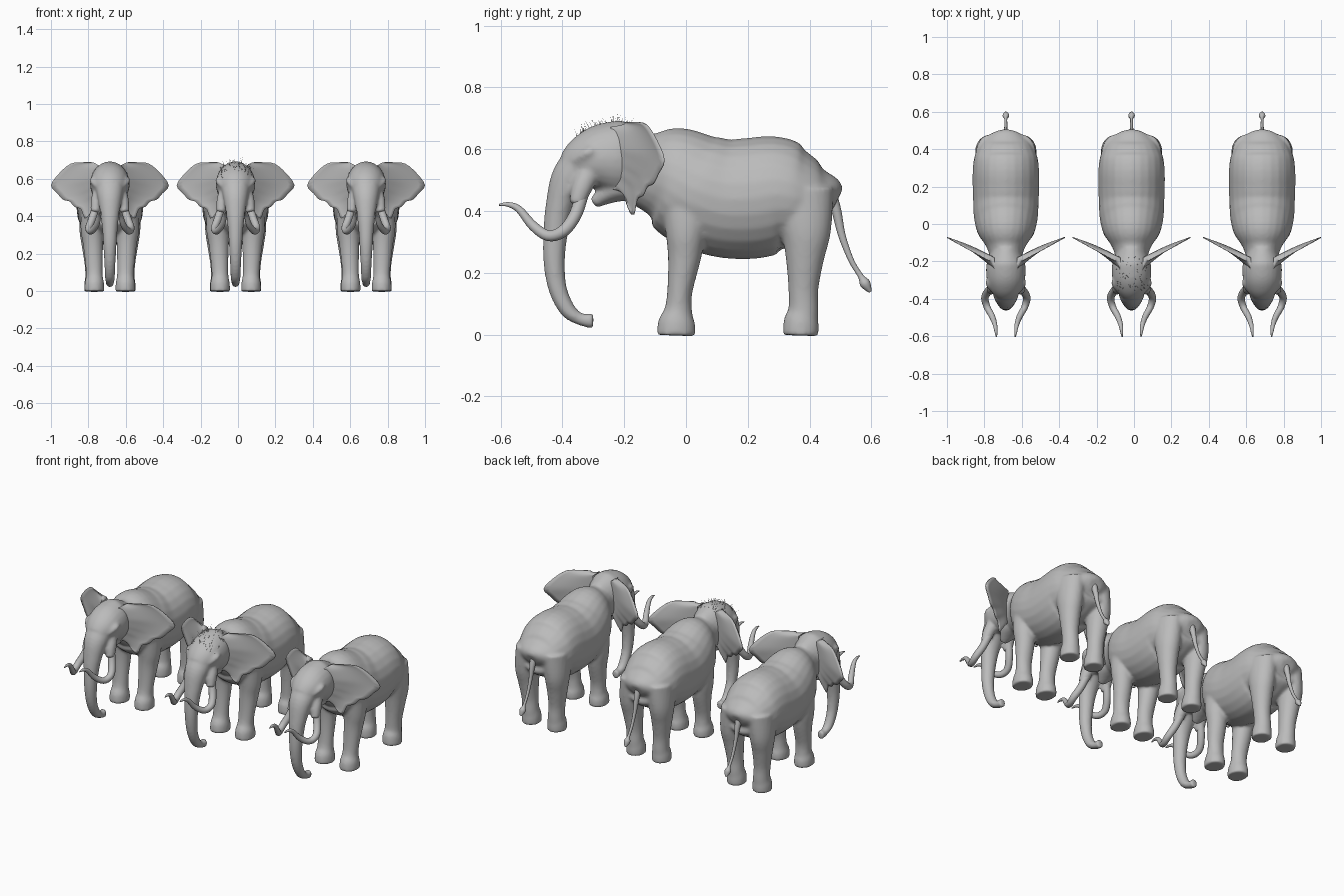
import bpy, bmesh, math, random
from mathutils import Vector
from mathutils.bvhtree import BVHTree

cube = bpy.data.objects.get("Cube")
if cube:
    bpy.data.objects.remove(cube)

grey = bpy.data.materials.new("grey hide")
grey.use_nodes = True
colour = (0.5, 0.5, 0.5, 1)
grey.diffuse_color = colour
grey.node_tree.nodes["Principled BSDF"].inputs["Base Color"].default_value = colour


def smooth_path(points, steps):
    """Catmull-Rom through points of any dimension."""
    p = [points[0]] + list(points) + [points[-1]]
    out = []
    for i in range(1, len(p) - 2):
        for k in range(steps):
            t = k / steps
            out.append([0.5 * (2 * b + (c - a) * t + (2 * a - 5 * b + 4 * c - d) * t * t
                        + (3 * b - a - 3 * c + d) * t ** 3)
                        for a, b, c, d in zip(p[i - 1], p[i], p[i + 1], p[i + 2])])
    return out + [list(points[-1])]


def tube(bm, points, side=1, sides=24, steps=5):
    """Elliptical tube through (x, y, z, radius across, radius along)."""
    path = smooth_path(points, steps)
    centres = [Vector((side * q[0], q[1], q[2])) for q in path]
    rings = []
    for i, q in enumerate(path):
        tangent = centres[min(i + 1, len(path) - 1)] - centres[max(i - 1, 0)]
        tangent.normalize()
        across = Vector((1, 0, 0))
        across = (across - tangent * across.dot(tangent)).normalized()
        up = tangent.cross(across)
        ring = []
        for k in range(sides):
            a = math.tau * k / sides
            ring.append(bm.verts.new(centres[i] + across * q[3] * math.cos(a) + up * q[4] * math.sin(a)))
        rings.append(ring)
    for r0, r1 in zip(rings, rings[1:]):
        for k in range(sides):
            j = (k + 1) % sides
            bm.faces.new((r0[k], r0[j], r1[j], r1[k]))
    bm.faces.new(rings[0])
    bm.faces.new(rings[-1])


def make_mesh(bm, name):
    bmesh.ops.recalc_face_normals(bm, faces=bm.faces)
    for f in bm.faces:
        f.smooth = True
    mesh = bpy.data.meshes.new(name)
    bm.to_mesh(mesh)
    bm.free()
    mesh.materials.append(grey)
    return mesh


def spans(rows):
    """(y, top, bottom, half width) to tube points."""
    return [(0, y, (a + b) / 2, w, (a - b) / 2) for y, a, b, w in rows]


TORSO = spans([(-.22, .66, .46, .075), (-.13, .655, .41, .10), (-.05, .677, .35, .148),
               (.03, .655, .285, .17), (.12, .633, .25, .175), (.21, .637, .245, .178),
               (.29, .642, .265, .177), (.36, .606, .28, .168), (.43, .56, .32, .138),
               (.47, .515, .37, .10), (.49, .47, .40, .04)])
HEAD = spans([(-.12, .66, .50, .06), (-.2, .692, .45, .10), (-.27, .683, .46, .105),
              (-.33, .645, .47, .092), (-.38, .59, .48, .06)])
TRUNK = [(0, -.31, .58, .085, .07), (0, -.375, .51, .068, .06), (0, -.408, .42, .052, .046),
         (0, -.422, .33, .041, .04), (0, -.427, .24, .035, .035), (0, -.416, .15, .03, .03),
         (0, -.383, .08, .027, .026), (0, -.34, .049, .023, .02), (0, -.30, .045, .022, .027)]
JAW = [(0, -.17, .50, .07, .07), (0, -.24, .465, .06, .04), (0, -.30, .425, .02, .018)]
FRONT_LEG = [(.09, .01, .48, .06, .10), (.095, 0, .34, .062, .068), (.09, -.005, .25, .054, .054),
             (.085, -.02, .14, .046, .041), (.083, -.025, .08, .045, .045),
             (.083, -.03, .04, .052, .06), (.083, -.032, -.003, .053, .063)]
BACK_LEG = [(.085, .37, .46, .075, .11), (.098, .388, .34, .066, .083), (.096, .385, .25, .056, .063),
            (.09, .38, .15, .046, .049), (.086, .38, .08, .046, .049),
            (.085, .373, .04, .052, .057), (.085, .371, -.003, .053, .058)]
SOCKET = [(.055, -.30, .55, .03, .035), (.07, -.335, .48, .032, .034), (.08, -.355, .42, .024, .024)]
BROW = [(.075, -.27, .60, .01, .01), (.085, -.315, .59, .024, .02), (.07, -.36, .56, .01, .01)]
TUSK = [(.07, -.335, .46, .022, .022), (.093, -.357, .39, .021, .021), (.112, -.395, .337, .02, .02),
        (.10, -.445, .32, .018, .018), (.073, -.495, .352, .016, .016),
        (.058, -.54, .405, .012, .012), (.053, -.575, .421, .008, .008), (.05, -.605, .42, .003, .003)]
TAIL = [(0, .465, .46, .022, .022), (0, .487, .40, .016, .016), (0, .505, .32, .01, .012),
        (0, .535, .24, .008, .009), (0, .565, .19, .008, .009), (0, .58, .165, .018, .017),
        (0, .597, .138, .006, .005)]
EAR_EDGE = [(.09, .688), (.15, .688), (.21, .68), (.27, .63), (.315, .565), (.28, .52),
            (.25, .488), (.215, .478), (.19, .45), (.155, .437), (.135, .388), (.108, .41), (.085, .45)]

# Skin: torso, head, trunk and legs fused into one surface
bm = bmesh.new()
for part in (TORSO, HEAD, TRUNK, JAW):
    tube(bm, part)
for s in (1, -1):
    for part in (FRONT_LEG, BACK_LEG, SOCKET, BROW):
        tube(bm, part, s)
skin = make_mesh(bm, "body")

# Tusks
bm = bmesh.new()
for s in (1, -1):
    tube(bm, TUSK, s, 14)
tusks = make_mesh(bm, "tusks")

# Tail with tuft
bm = bmesh.new()
tube(bm, TAIL, 1, 12)
tail = make_mesh(bm, "tail")

# Ears: flaps that thin out from the root to a scalloped edge
bm = bmesh.new()
edge = smooth_path(EAR_EDGE, 3)
STEPS = 8
for s in (1, -1):
    sheets = []
    for face in (-1, 1):
        rows = []
        for i, (x, z) in enumerate(edge):
            root_z = .672 - .2 * i / (len(edge) - 1)
            row = []
            for k in range(STEPS + 1):
                t = k / STEPS
                px = .06 + (x - .06) * t
                pz = root_z + (z - root_z) * t
                thick = .003 + .03 * (1 - t) ** 1.5
                py = -.245 + .55 * px + .012 * math.sin(math.pi * t) + face * thick
                row.append(bm.verts.new((s * px, py, pz)))
            rows.append(row)
        for r0, r1 in zip(rows, rows[1:]):
            for k in range(STEPS):
                bm.faces.new((r0[k], r0[k + 1], r1[k + 1], r1[k]))
        sheets.append([v for v in rows[0]] + [r[-1] for r in rows[1:]] + rows[-1][-2::-1])
    a, b = sheets
    for i in range(len(a) - 1):
        bm.faces.new((a[i], a[i + 1], b[i + 1], b[i]))
ears = make_mesh(bm, "ears")

# Sparse hair on the crown
random.seed(4)
bm = bmesh.new()
tube(bm, HEAD)
crown = BVHTree.FromBMesh(bm)
bm.free()
bm = bmesh.new()
for _ in range(90):
    x, y = random.uniform(-.085, .085), random.uniform(-.36, -.17)
    hit, normal, _i, _d = crown.ray_cast(Vector((x, y, 1)), Vector((0, 0, -1)))
    if hit is None or hit.z < .59:
        continue
    lean = Vector([random.uniform(-.6, .6) for _k in range(3)])
    grow = (Vector((x * 4, -.2, 1)) + lean).normalized() * random.uniform(.015, .034)
    base = [bm.verts.new(hit + .0012 * Vector((math.cos(a), math.sin(a), 0)) - grow * .2)
            for a in (0, math.tau / 3, 2 * math.tau / 3)]
    tip = bm.verts.new(hit + grow)
    for k in range(3):
        bm.faces.new((base[k], base[(k + 1) % 3], tip))
hair = make_mesh(bm, "crown_hair")

# Three animals side by side, the middle one with hair
for label, x in (("right", -.685), ("middle", -.013), ("left", .685)):
    parts = [("body", skin), ("tusks", tusks), ("tail", tail), ("ears", ears)]
    if label == "middle":
        parts.append(("crown_hair", hair))
    for name, mesh in parts:
        ob = bpy.data.objects.new(f"{label}_elephant_{name}", mesh)
        bpy.context.collection.objects.link(ob)
        ob.location.x = x
        if name == "body":
            fuse = ob.modifiers.new("fuse", 'REMESH')
            fuse.mode = 'VOXEL'
            fuse.voxel_size = .008
            fuse.use_smooth_shade = True
            soft = ob.modifiers.new("soften", 'SMOOTH')
            soft.factor = .5
            soft.iterations = 6
